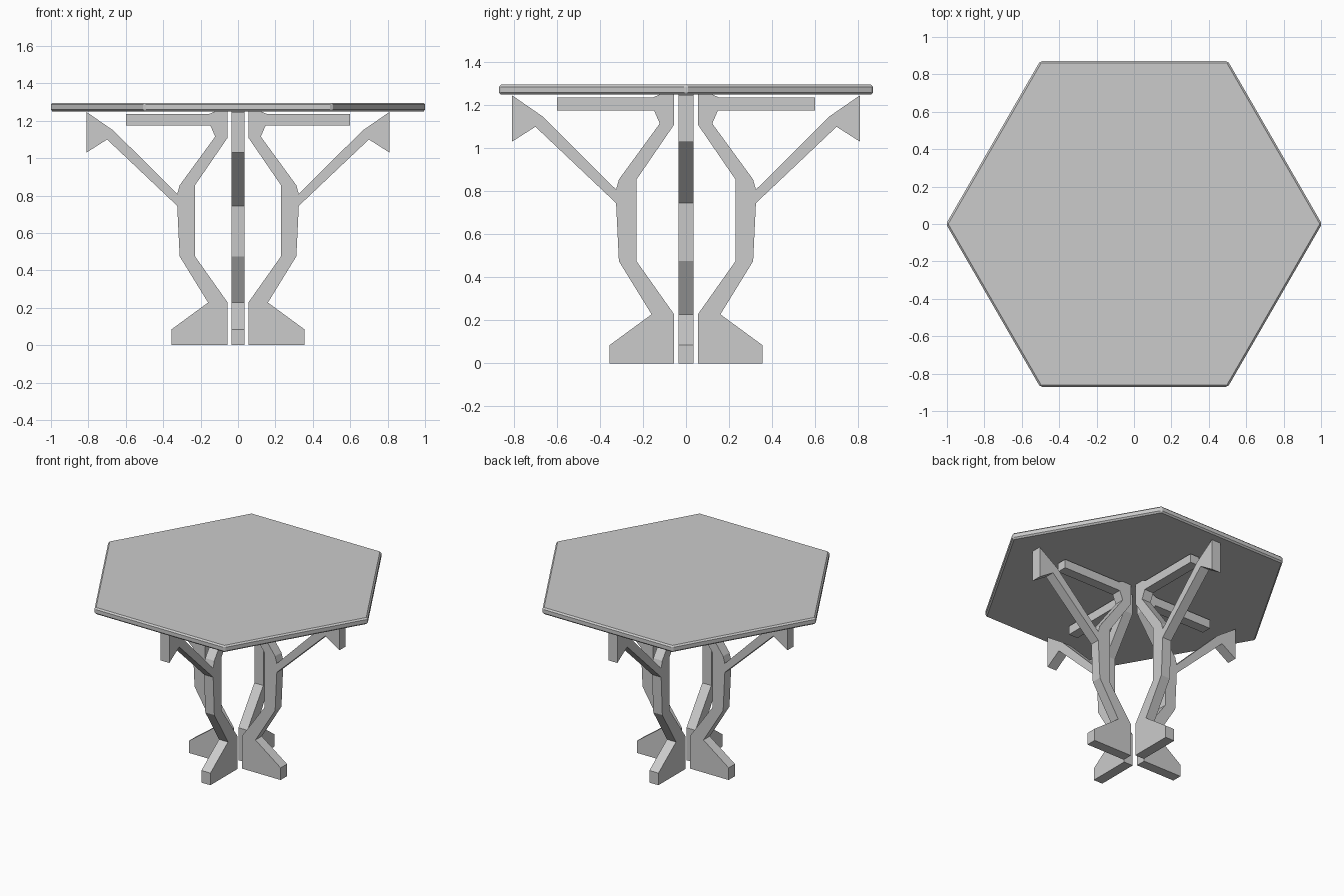
import bpy
import bmesh
from math import radians, cos, sin
from mathutils import Matrix

cube = bpy.data.objects.get("Cube")
if cube:
    bpy.data.objects.remove(cube, do_unlink=True)

# Single flat colour
grey = bpy.data.materials.new("light_grey")
grey.use_nodes = True
colour = (0.6, 0.6, 0.6, 1.0)
grey.diffuse_color = colour
grey.node_tree.nodes["Principled BSDF"].inputs["Base Color"].default_value = colour


def extrude_outline(name, points, depth):
    """Make a solid by extruding a closed outline of 3D points."""
    bm = bmesh.new()
    face = bm.faces.new([bm.verts.new(p) for p in points])
    result = bmesh.ops.extrude_face_region(bm, geom=[face])
    moved = [v for v in result["geom"] if isinstance(v, bmesh.types.BMVert)]
    bmesh.ops.translate(bm, verts=moved, vec=depth)
    bmesh.ops.recalc_face_normals(bm, faces=bm.faces)
    mesh = bpy.data.meshes.new(name)
    bm.to_mesh(mesh)
    bm.free()
    mesh.materials.append(grey)
    obj = bpy.data.objects.new(name, mesh)
    bpy.context.collection.objects.link(obj)
    return obj


# Hexagonal table top with a narrow chamfer
top_radius, top_bottom, top_thickness = 1.005, 1.25, 0.046
hexagon = [(top_radius * cos(radians(a)), top_radius * sin(radians(a)), top_bottom)
           for a in range(0, 360, 60)]
table_top = extrude_outline("table_top", hexagon, (0, 0, top_thickness))
bevel = table_top.modifiers.new("chamfer", "BEVEL")
bevel.width = 0.01
bevel.segments = 1

# Leg outline as (distance from centre, height)
foot = [(0.055, 0), (0.355, 0), (0.355, 0.085), (0.16, 0.228)]
outer_bend = [(0.312, 0.475), (0.325, 0.745)]
brace = [(0.70, 1.10), (0.81, 1.03), (0.81, 1.247), (0.665, 1.147), (0.325, 0.808)]
support_arm = [(0.312, 0.855), (0.122, 1.115), (0.148, 1.175), (0.60, 1.175),
               (0.60, 1.236), (0.155, 1.236), (0.122, 1.25)]
inner_side = [(0.055, 1.25), (0.055, 1.11), (0.23, 0.855), (0.23, 0.475), (0.055, 0.228)]
outline = foot + outer_bend + brace + support_arm + inner_side

# Four identical legs around the centre
half_width = 0.035
for index, side in enumerate(("left", "back", "right", "front")):
    leg = extrude_outline(side + "_leg", [(r, -half_width, z) for r, z in outline],
                          (0, 2 * half_width, 0))
    leg.data.transform(Matrix.Rotation(radians(90 * index), 4, "Z"))
